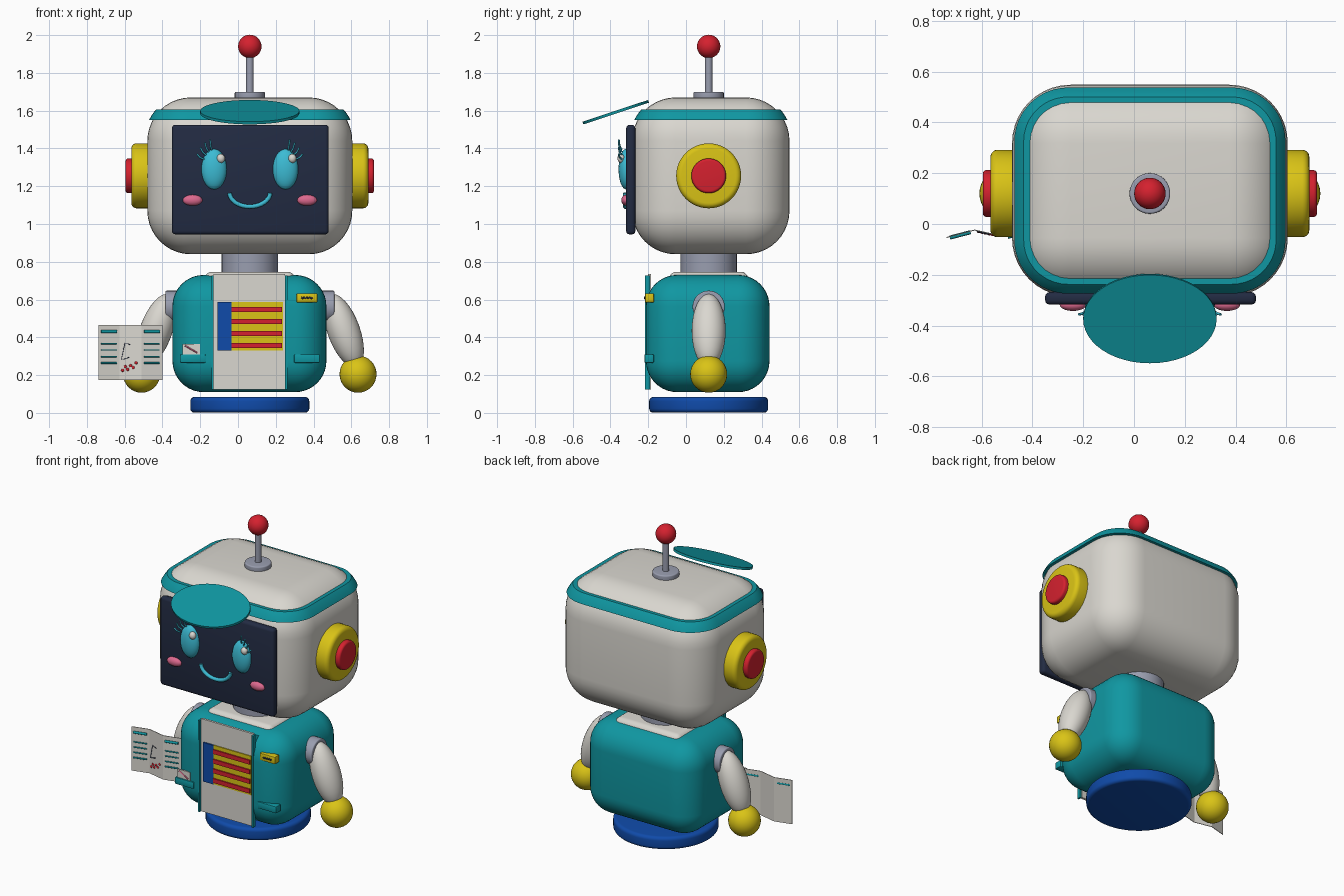
import bpy, bmesh, math
from mathutils import Matrix, Vector

if "Cube" in bpy.data.objects:
    bpy.data.objects.remove(bpy.data.objects["Cube"])

CX, CY = 0.0625, 0.12          # body axis


def mat(name, r, g, b):
    m = bpy.data.materials.new(name)
    m.diffuse_color = (r, g, b, 1)
    m.use_nodes = True
    m.node_tree.nodes["Principled BSDF"].inputs["Base Color"].default_value = m.diffuse_color
    return m


WHITE = mat("warm white", 0.70, 0.68, 0.63)
TEAL = mat("teal", 0.005, 0.31, 0.36)
YELLOW = mat("yellow", 0.70, 0.55, 0.008)
RED = mat("red", 0.66, 0.015, 0.028)
NAVY = mat("dark navy", 0.016, 0.024, 0.055)
BLUE = mat("blue", 0.005, 0.07, 0.40)
GREY = mat("metal grey", 0.32, 0.34, 0.43)
PINK = mat("pink", 0.72, 0.14, 0.27)
CYAN = mat("light cyan", 0.045, 0.50, 0.66)


def finish(name, bm, material, angle=35):
    bmesh.ops.recalc_face_normals(bm, faces=bm.faces)
    me = bpy.data.meshes.new(name)
    bm.to_mesh(me)
    bm.free()
    me.materials.append(material)
    me.shade_smooth()
    me.set_sharp_from_angle(angle=math.radians(angle))
    ob = bpy.data.objects.new(name, me)
    bpy.context.collection.objects.link(ob)
    return ob


def box_mesh(lo, hi, r=0.0, seg=8):
    lo, hi = Vector(lo), Vector(hi)
    bm = bmesh.new()
    bmesh.ops.create_cube(bm, size=1)
    bmesh.ops.scale(bm, vec=hi - lo, verts=bm.verts)
    bmesh.ops.translate(bm, vec=(lo + hi) / 2, verts=bm.verts)
    if r:
        bmesh.ops.bevel(bm, geom=bm.edges[:], offset=r, segments=seg,
                        profile=0.5, affect='EDGES')
    return bm


def box(name, lo, hi, material, r=0.0, seg=8):
    return finish(name, box_mesh(lo, hi, r, seg), material)


def plate(name, x0, x1, z0, z1, y, material, thick=0.008):
    return box(name, (x0, y, z0), (x1, y + thick, z1), material)


def cyl(name, loc, r, h, material, rot=None, bevel=0.0, scale=(1, 1, 1), seg=48):
    bm = bmesh.new()
    bmesh.ops.create_cone(bm, cap_ends=True, segments=seg, radius1=r, radius2=r, depth=h)
    if bevel:
        rims = [e for e in bm.edges if abs(e.verts[0].co.z - e.verts[1].co.z) < 1e-5]
        bmesh.ops.bevel(bm, geom=rims, offset=bevel, segments=5, profile=0.5, affect='EDGES')
    m = Matrix.Translation(loc) @ (rot or Matrix()) @ Matrix.Diagonal((*scale, 1))
    bmesh.ops.transform(bm, matrix=m, verts=bm.verts)
    return finish(name, bm, material)


def ball(name, loc, radii, material, rot=None, seg=32):
    bm = bmesh.new()
    bmesh.ops.create_uvsphere(bm, u_segments=seg, v_segments=seg // 2, radius=1)
    m = Matrix.Translation(loc) @ (rot or Matrix()) @ Matrix.Diagonal((*radii, 1))
    bmesh.ops.transform(bm, matrix=m, verts=bm.verts)
    return finish(name, bm, material)


def tube(name, pts, r, material):
    cu = bpy.data.curves.new(name, 'CURVE')
    cu.dimensions = '3D'
    cu.bevel_depth, cu.bevel_resolution, cu.use_fill_caps = r, 3, True
    sp = cu.splines.new('POLY')
    sp.points.add(len(pts) - 1)
    for p, co in zip(sp.points, pts):
        p.co = (*co, 1)
    cu.materials.append(material)
    ob = bpy.data.objects.new(name, cu)
    bpy.context.collection.objects.link(ob)
    return ob


ROT_X = Matrix.Rotation(math.pi / 2, 4, 'X')
ROT_Y = Matrix.Rotation(math.pi / 2, 4, 'Y')

# Head with the teal band wrapped around its upper edge
H_LO, H_HI = Vector((-0.48, -0.285, 0.84)), Vector((0.605, 0.548, 1.67))
box("head", H_LO, H_HI, WHITE, 0.23, 10)
grow = Vector((0.014, 0.0, 0.014))
bm = box_mesh(H_LO - grow - Vector((0, 0.012, 0)), H_HI + grow + Vector((0, 0.012, 0)), 0.235, 14)
for z, nz in ((1.55, -1), (1.605, 1)):
    geo = bm.verts[:] + bm.edges[:] + bm.faces[:]
    cut = bmesh.ops.bisect_plane(bm, geom=geo, plane_co=(0, 0, z), plane_no=(0, 0, nz),
                                 clear_outer=True)
    bmesh.ops.contextual_create(bm, geom=[e for e in cut["geom_cut"]
                                          if isinstance(e, bmesh.types.BMEdge)])
finish("head_band", bm, TEAL)

# Antenna and cap visor
cyl("antenna_base", (CX, CY, 1.68), 0.08, 0.04, GREY, bevel=0.008)
cyl("antenna_rod", (CX, CY, 1.80), 0.02, 0.22, GREY, seg=24)
ball("antenna_ball", (CX, CY, 1.94), (0.062,) * 3, RED)
cyl("cap_visor", (CX, -0.372, 1.592), 1, 0.015, TEAL, Matrix.Rotation(math.radians(18.3), 4, 'X'),
    scale=(0.2625, 0.183, 1))

# Face screen
box("face_screen", (-0.35, -0.317, 0.945), (0.48, -0.268, 1.525), NAVY, 0.018, 3)
for s, side in ((-1, "left"), (1, "right")):
    ex, ez = CX + s * 0.189, 1.29
    ball(side + "_eye", (ex, -0.317, ez), (0.067, 0.04, 0.107), CYAN)
    ball(side + "_eye_glint", (ex + 0.036, -0.343, 1.347), (0.022, 0.02, 0.024), WHITE, seg=16)
    ball(side + "_cheek", (CX + s * 0.303, -0.318, 1.126), (0.052, 0.024, 0.029), PINK)
    # Lashes fan out from the upper outer rim of the eye
    for i, a in enumerate((78, 62, 46, 30)):
        c, n = math.cos(math.radians(a)) * s, math.sin(math.radians(a))
        k = 0.055
        x, z = ex + 0.063 * c, ez + 0.105 * n
        tube(f"{side}_lash_{i}", [(x, -0.34, z), (x + k * 0.45 * c, -0.352, z + k * 0.4 * n),
                                  (x + k * 0.75 * c, -0.356, z + k * n)], 0.005, CYAN)
tube("smile", [(CX + 0.108 * math.sin(t), -0.322, 1.167 - 0.075 * math.cos(t))
               for t in [math.radians(-88 + 11 * i) for i in range(17)]], 0.012, CYAN)

# Neck, collar and base
cyl("neck", (CX, CY, 0.80), 0.149, 0.13, GREY)
box("collar", (CX - 0.24, CY - 0.21, 0.64), (CX + 0.24, CY + 0.21, 0.747), WHITE, 0.04, 5)
cyl("base_disc", (CX, CY, 0.0425), 0.315, 0.083, BLUE, bevel=0.022, seg=64)

# Jacket with an open front slot
jacket = box("jacket", (-0.347, -0.212, 0.11), (0.468, 0.442, 0.73), TEAL, 0.165, 10)
slot = box("slot_cutter", (-0.13, -0.4, 0.0), (0.25, -0.14, 1.0), TEAL)
slot.hide_render = True
mod = jacket.modifiers.new("slot", 'BOOLEAN')
mod.operation, mod.object = 'DIFFERENCE', slot
bpy.context.view_layer.objects.active = jacket
bpy.ops.object.modifier_apply(modifier=mod.name)
bpy.data.objects.remove(slot)
jacket.data.set_sharp_from_angle(angle=math.radians(35))

# Front panel, edge trims and key display
box("front_panel", (-0.13, -0.20, 0.125), (0.25, -0.185, 0.735), WHITE)
for x in (-0.135, 0.255):
    box("jacket_trim", (x - 0.006, -0.216, 0.125), (x + 0.006, -0.19, 0.728), TEAL)
plate("display_side", -0.108, -0.034, 0.33, 0.587, -0.209, BLUE, 0.009)
plate("display_plate", -0.034, 0.238, 0.33, 0.587, -0.206, YELLOW, 0.006)
for i in range(4):
    z = 0.357 + i * 0.0635
    plate("display_bar", -0.034, 0.234, z - 0.014, z + 0.014, -0.214, RED)

# Pockets, badge and pocket note
for s in (-1, 1):
    px = CX + s * 0.302
    box("pocket_flap", (px - 0.068, -0.22, 0.265), (px + 0.068, -0.17, 0.31), TEAL, 0.006, 2)
box("badge", (0.31, -0.216, 0.585), (0.42, -0.17, 0.632), YELLOW, 0.004, 2)
tube("badge_mark", [(0.335 + 0.0075 * i, -0.217, 0.609 + 0.003 * (-1) ** i) for i in range(9)],
     0.005, NAVY)
plate("pocket_note", -0.295, -0.20, 0.308, 0.365, -0.212, WHITE)
tube("pocket_note_line", [(-0.28, -0.213, 0.356), (-0.245, -0.213, 0.335), (-0.215, -0.213, 0.318)],
     0.004, PINK)

# Ears and arms, mirrored about the body axis
for s, side in ((-1, "left"), (1, "right")):
    cyl(side + "_ear", (CX + s * 0.565, CY, 1.255), 0.172, 0.125, YELLOW, ROT_Y, 0.028)
    cyl(side + "_ear_button", (CX + s * 0.60, CY, 1.255), 0.092, 0.115, RED, ROT_Y, 0.014)
    cyl(side + "_shoulder", (CX + s * 0.405, CY, 0.562), 0.085, 0.085, GREY, ROT_Y, 0.008)
    ball(side + "_arm", (CX + s * 0.497, CY, 0.435), (0.086, 0.09, 0.205), WHITE,
         Matrix.Rotation(math.radians(-20 * s), 4, 'Y'))
    ball(side + "_hand", (CX + s * 0.573, CY, 0.205), (0.098,) * 3, YELLOW)

# Folded leaflet held on the left
FOLDS = [(-0.738, -0.055), (-0.627, -0.026), (-0.51, -0.052), (-0.40, -0.024)]
bm = bmesh.new()
rows = [[bm.verts.new((x, y + d, z)) for x, y in FOLDS]
        for d, z in ((0, 0.175), (0, 0.465), (0.004, 0.465), (0.004, 0.175))]
for a in range(4):
    for i in range(3):
        bm.faces.new((rows[a][i], rows[a][i + 1], rows[(a + 1) % 4][i + 1], rows[(a + 1) % 4][i]))
for i in (0, 3):
    bm.faces.new([r[i] for r in rows])
finish("leaflet", bm, WHITE, 5)


def on_leaf(panel, u, z):
    (x0, y0), (x1, y1) = FOLDS[panel], FOLDS[panel + 1]
    return (x0 + (x1 - x0) * u, y0 + (y1 - y0) * u - 0.002, z)


for panel in (0, 2):
    for z, r in ((0.43, 0.008), (0.367, 0.004), (0.333, 0.004), (0.298, 0.004), (0.264, 0.005)):
        tube("leaflet_line", [on_leaf(panel, 0.12, z), on_leaf(panel, 0.86, z)], r, TEAL)
for u, z in ((0.14, 0.225), (0.26, 0.245), (0.36, 0.23), (0.50, 0.25), (0.62, 0.24), (0.75, 0.265)):
    ball("leaflet_dot", on_leaf(1, u, z), (0.008, 0.004, 0.008), RED, seg=12)
tube("leaflet_sketch", [on_leaf(1, u, z) for u, z in
                        ((0.5, 0.36), (0.25, 0.37), (0.2, 0.35), (0.08, 0.28), (0.45, 0.295))],
     0.002, NAVY)
